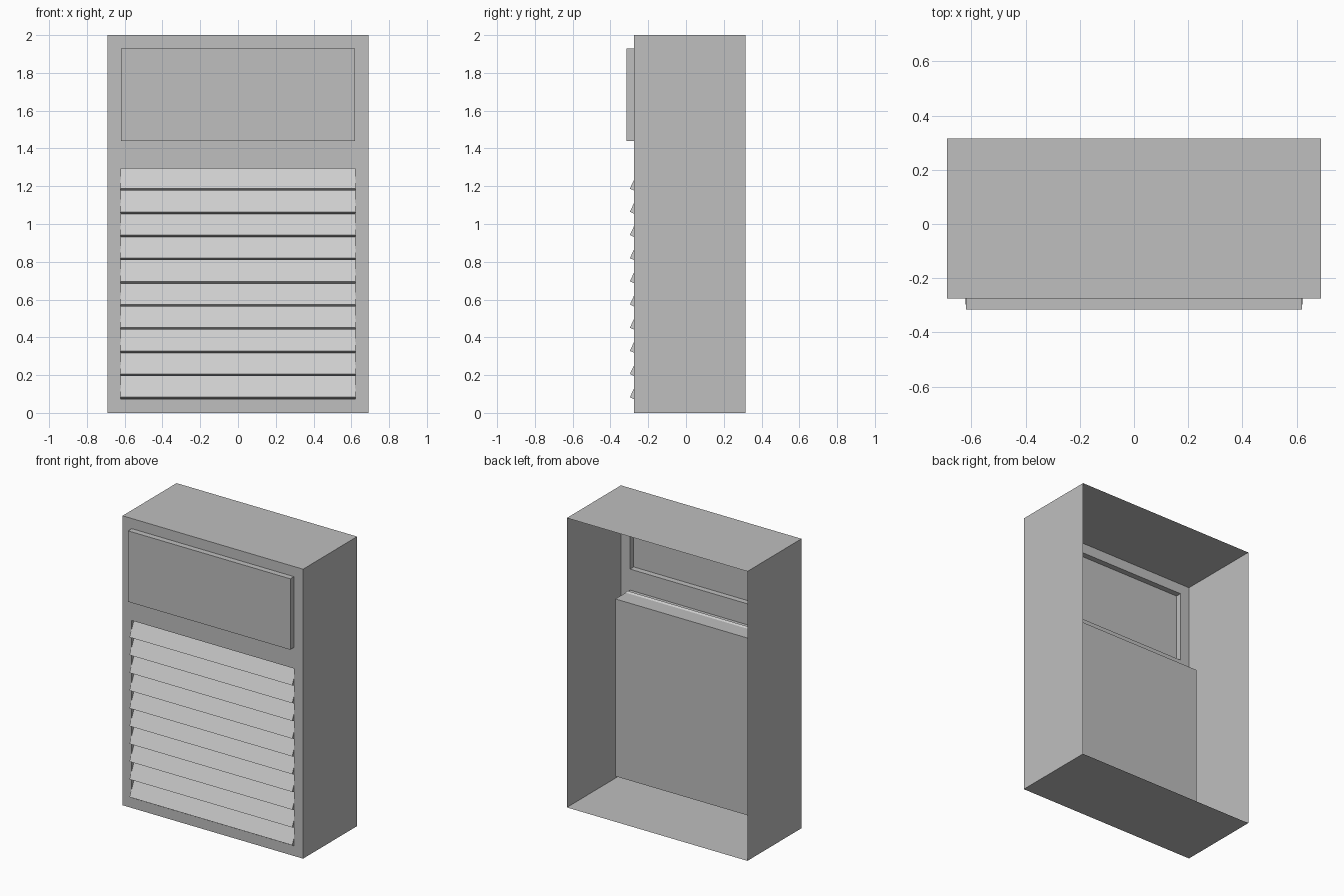
import bpy
import bmesh
from math import radians, sin, cos
from mathutils import Vector, Matrix

cube = bpy.data.objects.get("Cube")
if cube:
    bpy.data.objects.remove(cube, do_unlink=True)


def make_material(name, value):
    mat = bpy.data.materials.new(name)
    mat.use_nodes = True
    colour = (value, value, value, 1)
    mat.diffuse_color = colour
    mat.node_tree.nodes["Principled BSDF"].inputs["Base Color"].default_value = colour
    return mat


def finish(bm, name, mat):
    mesh = bpy.data.meshes.new(name)
    bm.to_mesh(mesh)
    bm.free()
    mesh.materials.append(mat)
    obj = bpy.data.objects.new(name, mesh)
    bpy.context.collection.objects.link(obj)
    return obj


def add_box(bm, size, matrix):
    return bmesh.ops.create_cube(bm, size=1, matrix=matrix @ Matrix.Diagonal((*size, 1)))


grey = make_material("cabinet grey", 0.52)
light_grey = make_material("louvre light grey", 0.62)

HALF_W, HEIGHT = 0.69, 2.0
FRONT, BACK = -0.275, 0.315
INNER_W = 0.62
PANEL_Z = (1.44, 1.93)
NICHE_Z = (0.07, 1.295)

# Cabinet: thin shell, open at the back
bm = bmesh.new()
add_box(bm, (HALF_W * 2, BACK - FRONT, HEIGHT),
        Matrix.Translation((0, (FRONT + BACK) / 2, HEIGHT / 2)))
back = [f for f in bm.faces if f.normal.y > 0.9]
bmesh.ops.delete(bm, geom=back, context='FACES')

# Outline the panel and the louvre niche on the front
cuts = [((x, 0, 0), (1, 0, 0)) for x in (-INNER_W, INNER_W)]
cuts += [((0, 0, z), (0, 0, 1)) for z in NICHE_Z + PANEL_Z]
for point, normal in cuts:
    geom = bm.verts[:] + bm.edges[:] + bm.faces[:]
    bmesh.ops.bisect_plane(bm, geom=geom, dist=1e-5, plane_co=point, plane_no=normal)


# Push the panel outwards and the niche inwards
def push(z_range, depth):
    bm.normal_update()
    middle = sum(z_range) / 2
    face = min((f for f in bm.faces if f.normal.y < -0.9),
               key=lambda f: (f.calc_center_median() - Vector((0, FRONT, middle))).length)
    moved = bmesh.ops.extrude_discrete_faces(bm, faces=[face])["faces"][0]
    bmesh.ops.translate(bm, verts=moved.verts[:], vec=(0, depth, 0))


push(PANEL_Z, -0.04)
push(NICHE_Z, 0.16)
bmesh.ops.dissolve_limit(bm, angle_limit=0.01, verts=bm.verts[:], edges=bm.edges[:])
finish(bm, "cabinet_shell", grey)

# Louvres: tilted slats, lower edge standing proud of the front
tilt = radians(25)
length, thick = 0.127, 0.025
along = Vector((0, sin(tilt), cos(tilt)))
inward = Vector((0, cos(tilt), -sin(tilt)))
bm = bmesh.new()
for i in range(10):
    tip = Vector((0, -0.297, 0.083 + i * 0.1227))
    centre = tip + along * length / 2 + inward * thick / 2
    add_box(bm, (INNER_W * 2 + 0.004, thick, length),
            Matrix.Translation(centre) @ Matrix.Rotation(-tilt, 4, 'X'))
finish(bm, "louvre_slats", light_grey)
